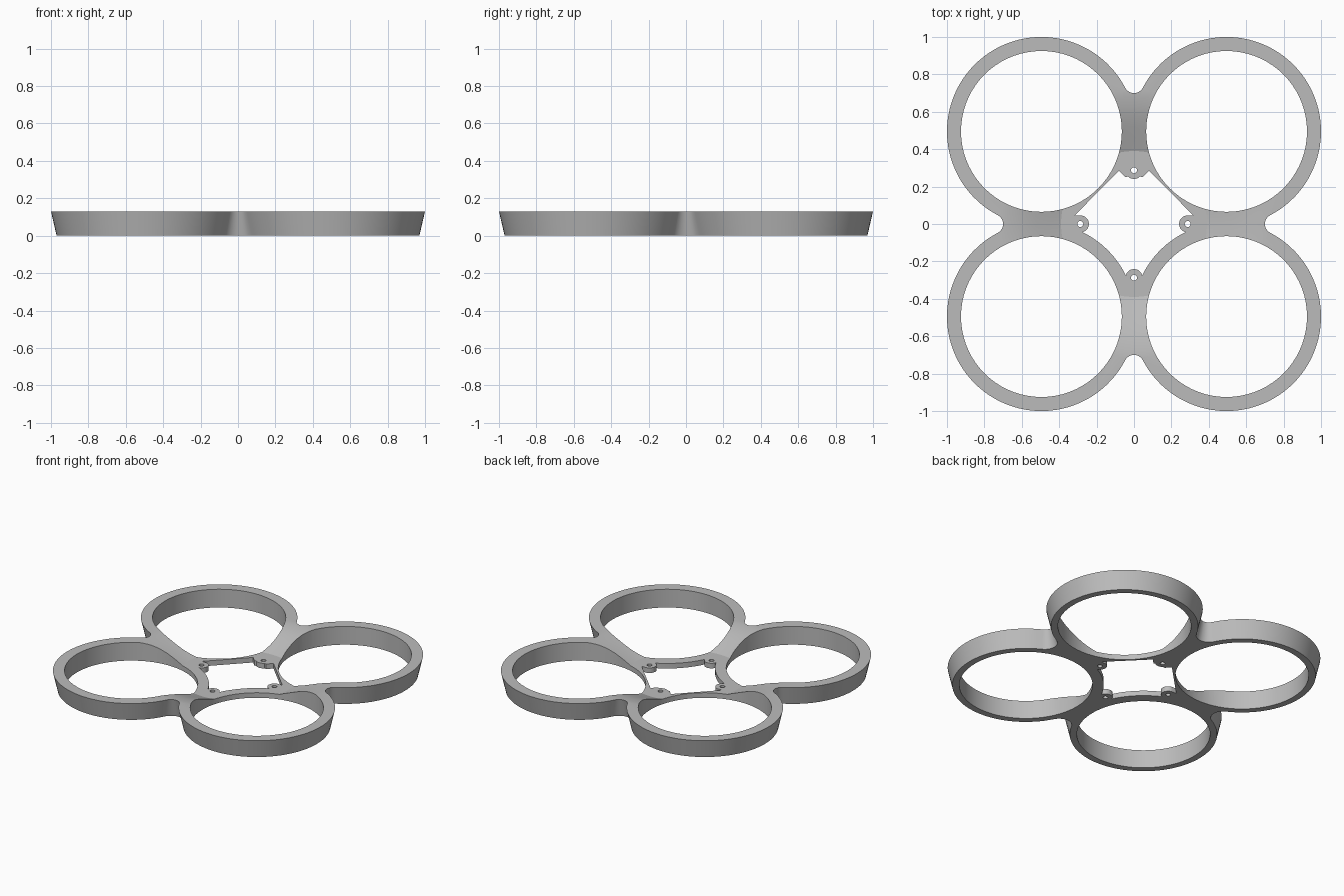
import bpy, bmesh
from math import cos, sin, radians, pi, atan2, degrees

if "Cube" in bpy.data.objects:
    bpy.data.objects.remove(bpy.data.objects["Cube"])

HEIGHT, DRAFT = 0.13, 0.03        # frame height, inward lean of the outer wall
DUCT, R_OUT, R_IN = 0.495, 0.505, 0.43
FILLET_Y, FILLET_R = 0.753, 0.053  # rounded valley between neighbouring ducts
BOSS, BOSS_R = 0.287, 0.046
WEB = 0.036                        # thickness of the sunken centre

grey = bpy.data.materials.new("frame grey")
grey.use_nodes = True
grey.diffuse_color = (0.5, 0.5, 0.5, 1)
grey.node_tree.nodes["Principled BSDF"].inputs["Base Color"].default_value = (0.5, 0.5, 0.5, 1)


def arc(cx, cy, r, start, end, steps):
    angles = [radians(start + (end - start) * i / steps) for i in range(steps + 1)]
    return [(cx + r * cos(a), cy + r * sin(a)) for a in angles]


def loft(name, levels):
    """Solid through stacked outlines, given as (outline, z) from bottom to top."""
    bm = bmesh.new()
    loops = [[bm.verts.new((x, y, z)) for x, y in pts] for pts, z in levels]
    bm.faces.new(loops[0][::-1])
    bm.faces.new(loops[-1])
    n = len(loops[0])
    for low, high in zip(loops, loops[1:]):
        for i in range(n):
            j = (i + 1) % n
            bm.faces.new((low[i], low[j], high[j], high[i]))
    bmesh.ops.recalc_face_normals(bm, faces=bm.faces)
    mesh = bpy.data.meshes.new(name)
    bm.to_mesh(mesh)
    bm.free()
    mesh.materials.append(grey)
    ob = bpy.data.objects.new(name, mesh)
    bpy.context.collection.objects.link(ob)
    return ob


def cut(target, cutter):
    mod = target.modifiers.new("cut", "BOOLEAN")
    mod.operation, mod.solver, mod.object = "DIFFERENCE", "EXACT", cutter
    bpy.context.view_layer.objects.active = target
    bpy.ops.object.modifier_apply(modifier=mod.name)
    bpy.data.objects.remove(cutter)


def outline(inset):
    """Four-lobed outer contour with filleted valleys."""
    join = degrees(atan2(FILLET_Y - DUCT, -DUCT))
    quarter = arc(DUCT, DUCT, R_OUT - inset, 90 - join, join, 56)
    quarter += arc(0, FILLET_Y, FILLET_R + inset, join - 180, -join, 12)[1:-1]
    pts = []
    for k in range(4):
        c, s = round(cos(k * pi / 2)), round(sin(k * pi / 2))
        pts += [(c * x - s * y, s * x + c * y) for x, y in quarter]
    return pts


# Drafted outer body
frame = loft("duct_frame", [(outline(DRAFT), 0), (outline(0), HEIGHT)])

# Dished top sinking to the thin centre web
dish_profile = [(0.39, WEB), (0.46, 0.062), (0.52, 0.085), (0.58, 0.106),
                (0.63, 0.119), (0.68, 0.127), (0.73, 0.132), (0.74, 0.2)]
cut(frame, loft("dish_cutter", [(arc(0, 0, r, 0, 357.5, 143), z) for r, z in dish_profile]))

# Propeller openings
for sx in (-1, 1):
    for sy in (-1, 1):
        hole = arc(DUCT * sx, DUCT * sy, R_IN, 0, 355, 71)
        cut(frame, loft("duct_cutter", [(hole, -0.1), (hole, 0.3)]))

# Centre opening: curved front sides, straight back sides, four screw bosses
right = arc(0, -BOSS, BOSS_R, 90, 35, 6)
right += arc(DUCT, -DUCT, 0.502, 154, 116, 14)
right += arc(BOSS, 0, BOSS_R, 230, 90, 12)
right += [(0.317, 0.046), (0.08, 0.285), (0.046, 0.25)]
right += arc(0, BOSS, BOSS_R, -45, -90, 6)
opening = right + [(-x, y) for x, y in right[-2:0:-1]]
cut(frame, loft("opening_cutter", [(opening, -0.1), (opening, 0.3)]))

# Screw holes
for x, y in ((BOSS, 0), (-BOSS, 0), (0, BOSS), (0, -BOSS)):
    hole = arc(x, y, 0.016, 0, 345, 23)
    cut(frame, loft("screw_cutter", [(hole, -0.1), (hole, 0.3)]))

# Smooth walls with crisp rims
bpy.ops.object.select_all(action="DESELECT")
frame.select_set(True)
bpy.context.view_layer.objects.active = frame
bpy.ops.object.shade_smooth_by_angle(angle=radians(15))
